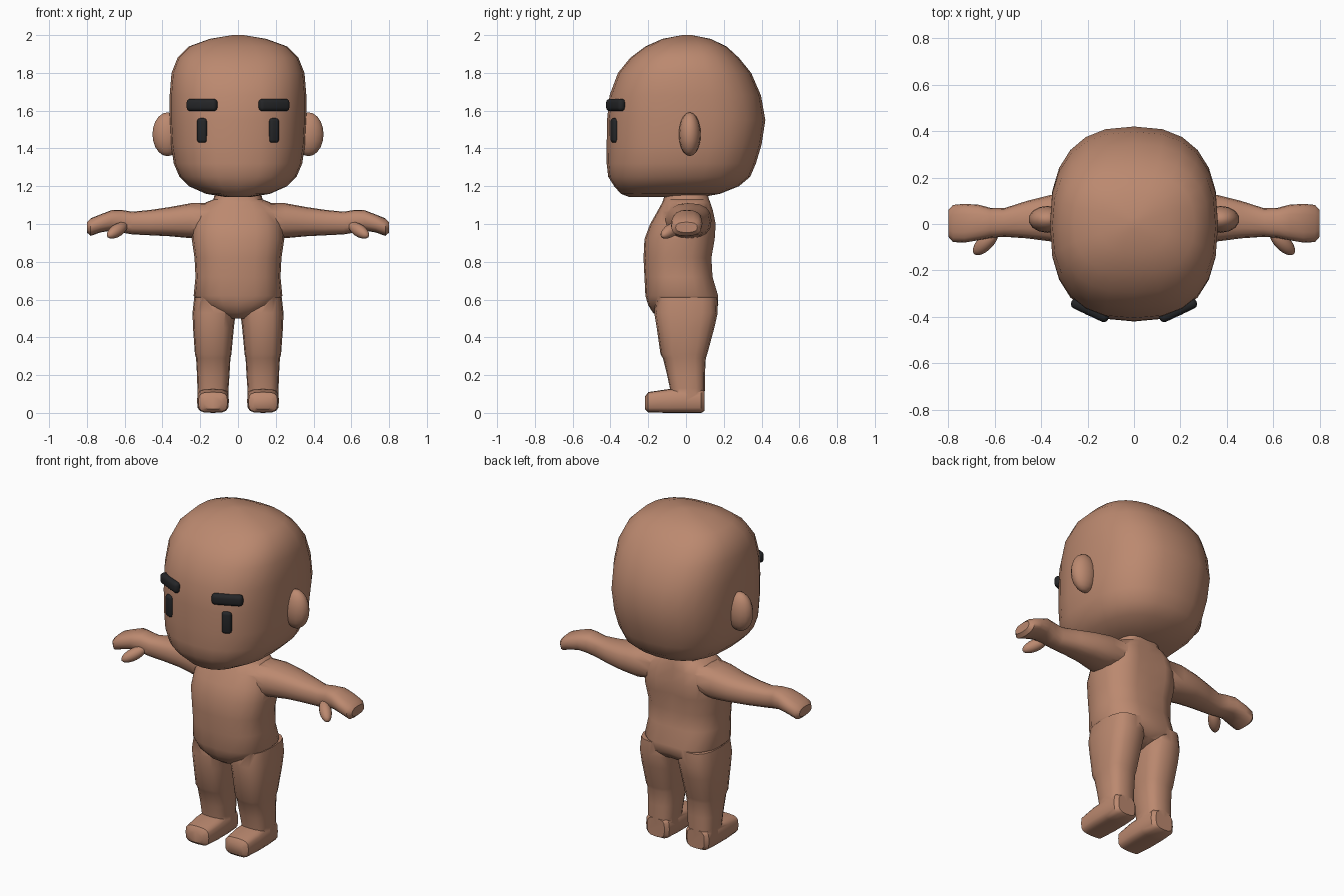
import bpy, bmesh, math
from mathutils import Vector, Matrix


def material(name, rgb):
    m = bpy.data.materials.new(name)
    m.diffuse_color = (*rgb, 1)
    return m


SKIN = material("skin", (0.50, 0.25, 0.16))
DARK = material("dark", (0.018, 0.019, 0.021))


def finish(bm, name, mat):
    bmesh.ops.recalc_face_normals(bm, faces=bm.faces)
    me = bpy.data.meshes.new(name)
    bm.to_mesh(me)
    bm.free()
    me.materials.append(mat)
    ob = bpy.data.objects.new(name, me)
    bpy.context.collection.objects.link(ob)
    return ob


def loft(name, rings, axis="z", n=20, power=2.5, side=1, groove=None):
    """Superellipse rings (t, u0, u1, v0, v1) joined along an axis."""
    bm = bmesh.new()
    loops = []
    for t, u0, u1, v0, v1 in rings:
        loop = []
        for i in range(n):
            a = 2 * math.pi * i / n
            c, s = math.cos(a), math.sin(a)
            u = (u0 + u1) / 2 + (u1 - u0) / 2 * math.copysign(abs(c) ** (2 / power), c)
            v = (v0 + v1) / 2 + (v1 - v0) / 2 * math.copysign(abs(s) ** (2 / power), s)
            if groove and s > 0:
                v -= groove(t) * math.exp(-(u / 0.05) ** 2)
            p = {"z": (u, v, t), "x": (t, u, v), "y": (u, t, v)}[axis]
            loop.append(bm.verts.new((p[0] * side, p[1], p[2])))
        loops.append(loop)
    for a, b in zip(loops, loops[1:]):
        for i in range(n):
            j = (i + 1) % n
            bm.faces.new((a[i], a[j], b[j], b[i]))
    bm.faces.new(loops[0])
    bm.faces.new(loops[-1])
    return finish(bm, name, SKIN)


def ellipsoid(name, centre, radii, rot=Matrix()):
    bm = bmesh.new()
    mat = Matrix.Translation(centre) @ rot @ Matrix.Diagonal((*radii, 1))
    bmesh.ops.create_uvsphere(bm, u_segments=14, v_segments=10, radius=1, matrix=mat)
    return finish(bm, name, SKIN)


def pad(name, centre, size, angle, bevel):
    """Small rounded block turned to follow the face."""
    bm = bmesh.new()
    mat = (Matrix.Translation(centre) @ Matrix.Rotation(angle, 4, "Z")
           @ Matrix.Diagonal((*size, 1)))
    bmesh.ops.create_cube(bm, size=1, matrix=mat)
    bmesh.ops.bevel(bm, geom=bm.edges[:], offset=bevel, segments=3,
                    profile=0.5, affect="EDGES")
    return finish(bm, name, DARK)


def smooth(ob, degrees):
    bpy.ops.object.select_all(action="DESELECT")
    ob.select_set(True)
    bpy.context.view_layer.objects.active = ob
    bpy.ops.object.shade_smooth_by_angle(angle=math.radians(degrees))


# Head
head = loft("head", [
    (1.143, -0.07, 0.07, -0.30, 0.09), (1.16, -0.17, 0.17, -0.345, 0.18),
    (1.20, -0.26, 0.26, -0.38, 0.28), (1.25, -0.31, 0.31, -0.412, 0.34),
    (1.32, -0.34, 0.34, -0.42, 0.37), (1.42, -0.355, 0.355, -0.42, 0.40),
    (1.55, -0.362, 0.362, -0.418, 0.42), (1.68, -0.362, 0.362, -0.405, 0.397),
    (1.80, -0.352, 0.352, -0.36, 0.345), (1.88, -0.32, 0.32, -0.295, 0.28),
    (1.94, -0.26, 0.26, -0.215, 0.215), (1.98, -0.15, 0.15, -0.125, 0.13),
    (2.0, -0.03, 0.03, -0.02, 0.03)], n=24)
smooth(head, 30)

# Torso with neck, spine groove at the back
body = loft("body", [
    (0.50, -0.05, 0.05, -0.13, 0.08), (0.53, -0.12, 0.12, -0.175, 0.15),
    (0.57, -0.20, 0.20, -0.20, 0.18), (0.62, -0.235, 0.235, -0.215, 0.178),
    (0.72, -0.225, 0.225, -0.22, 0.148), (0.82, -0.23, 0.23, -0.225, 0.142),
    (0.92, -0.245, 0.245, -0.22, 0.16), (1.00, -0.24, 0.24, -0.19, 0.165),
    (1.07, -0.22, 0.22, -0.15, 0.15), (1.115, -0.17, 0.17, -0.125, 0.135),
    (1.13, -0.13, 0.13, -0.12, 0.13), (1.17, -0.12, 0.12, -0.11, 0.12)],
    groove=lambda z: 0.03 if z > 0.9 and z < 1.1 else (0.02 if z < 0.6 else 0.01))

parts = []
for s in (1, -1):
    # Arm with mitten hand
    parts.append(loft("arm", [
        (0.15, -0.12, 0.13, 0.94, 1.11), (0.25, -0.10, 0.135, 0.925, 1.11),
        (0.36, -0.075, 0.125, 0.935, 1.09), (0.46, -0.062, 0.10, 0.94, 1.075),
        (0.56, -0.055, 0.068, 0.945, 1.065), (0.62, -0.06, 0.07, 0.955, 1.075),
        (0.67, -0.07, 0.083, 0.965, 1.073), (0.73, -0.08, 0.087, 0.955, 1.05),
        (0.78, -0.078, 0.082, 0.937, 1.03), (0.80, -0.055, 0.06, 0.955, 1.01)],
        axis="x", n=16, side=s))
    # Thumb
    aim = Vector((0.6 * s, -0.6, -0.4)).to_track_quat("Z", "Y").to_matrix().to_4x4()
    parts.append(ellipsoid("thumb", (0.64 * s, -0.08, 0.966), (0.034, 0.034, 0.075), aim))
    # Leg
    parts.append(loft("leg", [
        (0.03, 0.055, 0.21, -0.075, 0.095), (0.13, 0.05, 0.215, -0.085, 0.10),
        (0.20, 0.045, 0.217, -0.10, 0.10), (0.29, 0.04, 0.222, -0.122, 0.105),
        (0.31, 0.035, 0.228, -0.135, 0.112), (0.45, 0.022, 0.238, -0.155, 0.15),
        (0.53, 0.012, 0.241, -0.168, 0.168), (0.61, 0.012, 0.232, -0.16, 0.165)],
        n=16, power=2.8, side=s))
    # Foot
    parts.append(loft("foot", [
        (-0.218, 0.08, 0.185, 0.02, 0.085), (-0.20, 0.055, 0.21, 0.003, 0.11),
        (-0.10, 0.048, 0.217, 0.0, 0.125), (0.00, 0.048, 0.217, 0.0, 0.13),
        (0.08, 0.055, 0.21, 0.0, 0.13), (0.098, 0.075, 0.19, 0.01, 0.12)],
        axis="y", n=16, power=3.5, side=s))
    # Ear
    tag = "left" if s > 0 else "right"
    ear = ellipsoid("ear_" + tag, (0.373 * s, 0.02, 1.475), (0.082, 0.058, 0.116))
    smooth(ear, 60)
    # Eye and eyebrow
    smooth(pad("eye_" + tag, (0.19 * s, -0.378, 1.495), (0.055, 0.035, 0.13),
               0.4 * s, 0.016), 60)
    smooth(pad("eyebrow_" + tag, (0.19 * s, -0.372, 1.63), (0.175, 0.045, 0.065),
               0.44 * s, 0.02), 60)

# Merge limbs into one skin surface
for p in parts:
    mod = body.modifiers.new("union", "BOOLEAN")
    mod.operation = "UNION"
    mod.solver = "EXACT"
    mod.object = p
    bpy.context.view_layer.objects.active = body
    bpy.ops.object.modifier_apply(modifier=mod.name)
    bpy.data.objects.remove(p)
smooth(body, 40)
